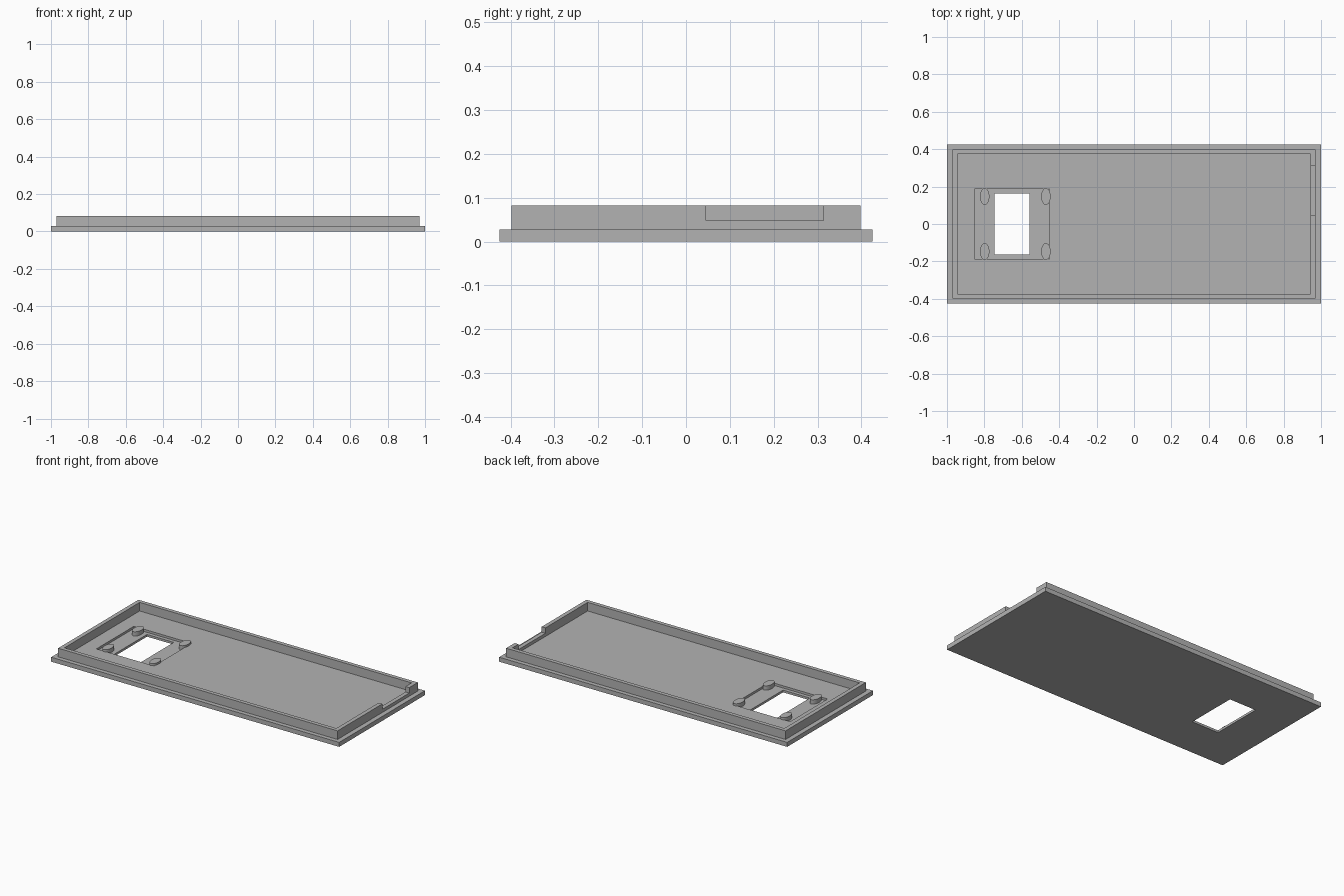
import bpy
import bmesh
from mathutils import Matrix

cube = bpy.data.objects.get("Cube")
if cube:
    bpy.data.objects.remove(cube, do_unlink=True)

grey = bpy.data.materials.new("plain grey")
grey.use_nodes = True
GREY = (0.45, 0.45, 0.45, 1)
grey.diffuse_color = GREY
grey.node_tree.nodes["Principled BSDF"].inputs["Base Color"].default_value = GREY


def add_object(name, bm):
    mesh = bpy.data.meshes.new(name)
    bm.to_mesh(mesh)
    bm.free()
    mesh.materials.append(grey)
    obj = bpy.data.objects.new(name, mesh)
    bpy.context.collection.objects.link(obj)
    return obj


def box(name, x, y, z):
    """Box from (low, high) pairs."""
    spans = (x, y, z)
    centre = [(a + b) / 2 for a, b in spans]
    size = [b - a for a, b in spans]
    bm = bmesh.new()
    bmesh.ops.create_cube(bm, size=1, matrix=Matrix.LocRotScale(centre, None, size))
    return add_object(name, bm)


def cut(target, x, y, z):
    """Subtract a box, then remove the cutter."""
    cutter = box("cutter", x, y, z)
    cutter.hide_render = True
    mod = target.modifiers.new("cut", "BOOLEAN")
    mod.operation = "DIFFERENCE"
    mod.solver = "EXACT"
    mod.object = cutter
    bpy.context.view_layer.objects.active = target
    bpy.ops.object.modifier_apply(modifier=mod.name)
    bpy.data.objects.remove(cutter, do_unlink=True)


def both(v):
    return (-v, v)


FLOOR, RIM_TOP, POCKET = 0.028, 0.082, 0.014

# Base plate with a shallow pocket and a window through it
plate = box("base_plate", both(1), both(0.425), (0, FLOOR))
cut(plate, (-0.853, -0.453), both(0.186), (POCKET, 0.1))
cut(plate, (-0.746, -0.56), both(0.163), (-0.1, 0.1))

# Raised rim with a notch in the left end wall
rim = box("raised_rim", both(0.97), both(0.398), (FLOOR, RIM_TOP))
cut(rim, both(0.944), both(0.373), (-0.1, 0.2))
cut(rim, (0.9, 1.1), (0.046, 0.313), (0.048, 0.2))

# Four oval posts at the pocket corners
POST_TOP = 0.041
for x, end in ((-0.798, "outer"), (-0.471, "inner")):
    for y, side in ((-0.147, "front"), (0.147, "back")):
        bm = bmesh.new()
        height = POST_TOP - POCKET
        place = Matrix.LocRotScale((x, y, POCKET + height / 2), None, (0.025, 0.045, height))
        bmesh.ops.create_cone(bm, cap_ends=True, segments=48, radius1=1, radius2=1,
                              depth=1, matrix=place)
        post = add_object(f"{side}_{end}_post", bm)
        bpy.ops.object.select_all(action="DESELECT")
        post.select_set(True)
        bpy.context.view_layer.objects.active = post
        bpy.ops.object.shade_smooth_by_angle()
